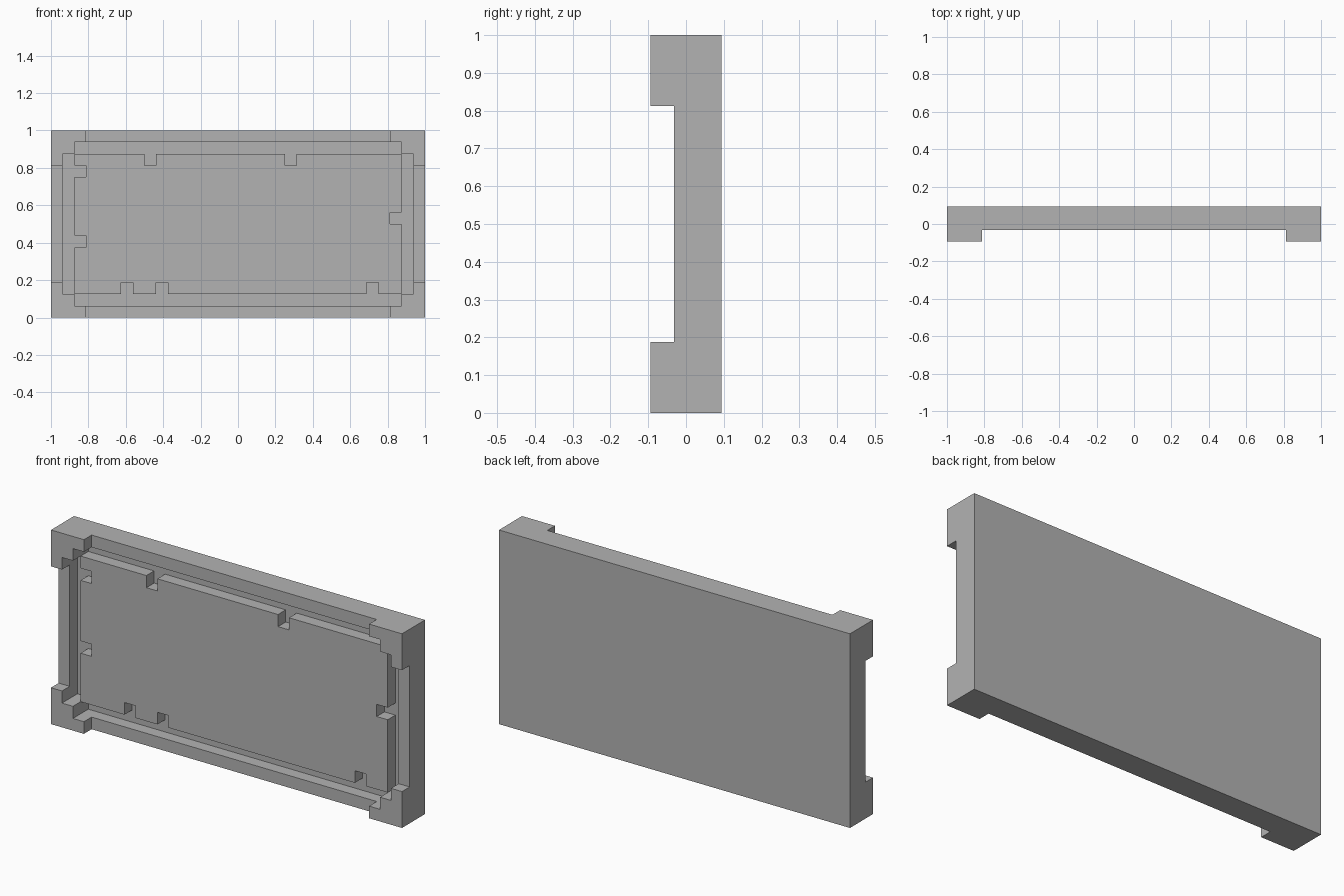
import bpy
import bmesh
from itertools import product
from mathutils import Vector

cube = bpy.data.objects.get("Cube")
if cube:
    bpy.data.objects.remove(cube, do_unlink=True)

UNIT = 1 / 16
WIDE, DEEP, HIGH = 32, 3, 16
cells = set()


def block(x0, x1, y0, y1, z0, z1):
    """All unit cells of a box, with y counted from the front."""
    return set(product(range(x0, x1), range(y0, y1), range(z0, z1)))


# Back plate, whose front is the floor of the groove
cells |= block(0, WIDE, 2, DEEP, 0, HIGH)

# Outer rim
cells |= block(0, WIDE, 1, 2, 0, HIGH) - block(1, WIDE - 1, 1, 2, 1, HIGH - 1)

# Raised centre panel with small notches along its edges
cells |= block(2, WIDE - 2, 1, 2, 2, HIGH - 2)
top, bottom, left, right = HIGH - 3, 2, 2, WIDE - 3
notches = [(x, top) for x in (8, 20)]
notches += [(x, bottom) for x in (6, 9, 27)]
notches += [(left, z) for z in (6, 12)]
notches += [(right, 8)]
cells -= {(x, 1, z) for x, z in notches}

# Stepped corner blocks, mirrored to all four corners
for i, j in product(range(3), repeat=2):
    if i + j < 3:
        for x, z, y in product((i, WIDE - 1 - i), (j, HIGH - 1 - j), (0, 1)):
            cells.add((x, y, z))

# Skin the cells: one quad on every exposed side
bm = bmesh.new()
origin = Vector((WIDE / 2, DEEP / 2, 0))
for cell in cells:
    for axis, side in product(range(3), (0, 1)):
        neighbour = list(cell)
        neighbour[axis] += 2 * side - 1
        if tuple(neighbour) in cells:
            continue
        verts = []
        for u, v in ((0, 0), (1, 0), (1, 1), (0, 1)):
            p = Vector(cell)
            p[axis] += side
            p[(axis + 1) % 3] += u
            p[(axis + 2) % 3] += v
            verts.append(bm.verts.new((p - origin) * UNIT))
        bm.faces.new(verts if side else verts[::-1])

# Weld and merge into clean flat faces
bmesh.ops.remove_doubles(bm, verts=bm.verts[:], dist=0.001)
bmesh.ops.dissolve_limit(bm, angle_limit=0.01, verts=bm.verts[:], edges=bm.edges[:])
mesh = bpy.data.meshes.new("notched_panel")
bm.to_mesh(mesh)
bm.free()

# Plain grey material
grey = bpy.data.materials.new("plain_grey")
grey.use_nodes = True
colour = (0.45, 0.45, 0.45, 1)
grey.diffuse_color = colour
grey.node_tree.nodes["Principled BSDF"].inputs["Base Color"].default_value = colour
mesh.materials.append(grey)

panel = bpy.data.objects.new("notched_panel", mesh)
bpy.context.collection.objects.link(panel)
